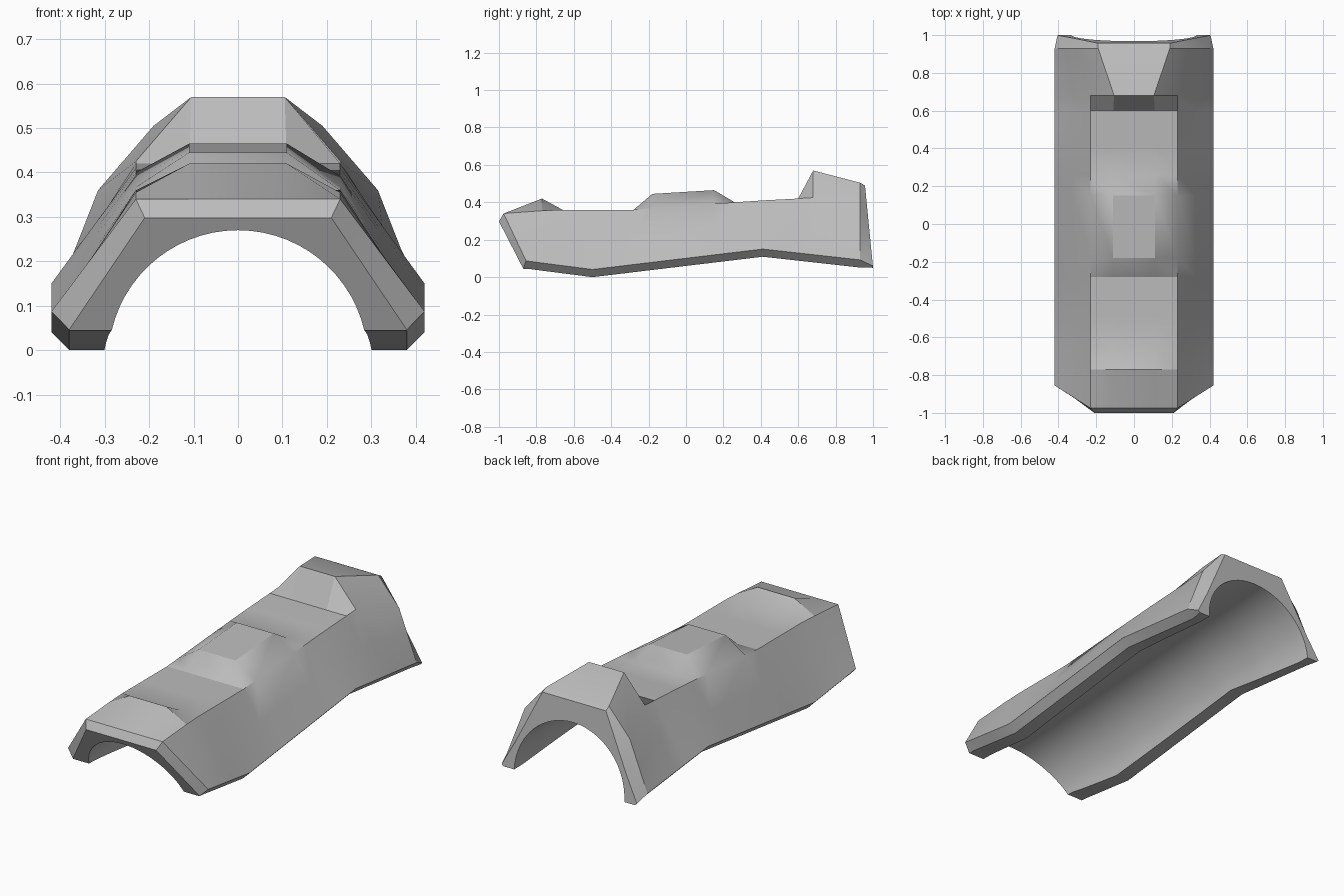
import bpy, math

if "Cube" in bpy.data.objects:
    bpy.data.objects.remove(bpy.data.objects["Cube"])

ARC = 28  # segments of the hollow inside

def lerp_table(table, v):
    for (a, p), (b, q) in zip(table, table[1:]):
        if v <= b:
            return p + (q - p) * max(0, (v - a) / (b - a))
    return table[-1][1]

# height of the lower side edge along the length
BAND = [(-0.86, 0.087), (-0.50, 0.041), (0.41, 0.15), (0.95, 0.09)]

# stations: y, ridge x, ridge z, shoulder x, shoulder z
BODY = [
    (-0.77, 0.11, 0.42, 0.23, 0.355),    # front bump
    (-0.66, 0.11, 0.36, 0.23, 0.36),
    (-0.50, 0.11, 0.36, 0.23, 0.36),
    (-0.28, 0.11, 0.36, 0.23, 0.36),
    (-0.18, 0.11, 0.445, 0.23, 0.367),   # middle bump
    (0.15, 0.11, 0.465, 0.23, 0.392),
    (0.26, 0.11, 0.40, 0.23, 0.40),
    (0.41, 0.11, 0.41, 0.23, 0.41),
    (0.60, 0.11, 0.42, 0.23, 0.42),
    (0.68, 0.105, 0.57, 0.23, 0.425),    # rear flare
    (0.93, 0.19, 0.505, 0.315, 0.36),
]

def ring(outer, y_of_z):
    """Closed section: mirrored outer half profile, then the inner arch."""
    pts = [(x, z) for x, z in reversed(outer)] + [(-x, z) for x, z in outer]
    y_mid = y_of_z(0.2)
    t = (y_mid + 0.95) / 1.93
    c, r = -0.022 + 0.072 * t, 0.292 + 0.038 * t
    a = math.asin((outer[-1][1] - c) / r)
    for i in range(ARC + 1):
        ang = math.pi - a - (math.pi - 2 * a) * i / ARC
        pts.append((r * math.cos(ang), c + r * math.sin(ang)))
    return [(x, y_of_z(z), z) for x, z in pts]

def mid(p, q):
    return ((p[0] + q[0]) / 2, (p[1] + q[1]) / 2)

def slope(z0, y0, z1, y1):
    return lambda z: y0 + (y1 - y0) * (z - z0) / (z1 - z0)

rings = []
# front rim and its bevel
s, b = (0.21, 0.298), (0.38, 0.046)
rings.append(ring([(0.105, 0.298), s, mid(s, b), b, (0.378, 0.044)],
                  slope(0.298, -1.0, 0.045, -0.87)))
s, b = (0.23, 0.34), (0.42, 0.087)
rings.append(ring([(0.11, 0.34), s, mid(s, b), b, (0.38, 0.043)],
                  slope(0.34, -0.975, 0.087, -0.855)))
# body
for y, xr, zr, xs, zs in BODY:
    zb = lerp_table(BAND, y)
    s, b = (xs, zs), (0.42, zb)
    rings.append(ring([(xr, zr), s, mid(s, b), b, (0.38, zb - 0.041)],
                      lambda z, y=y: y))
# rear rim
rings.append(ring([(0.19, 0.49), (0.26, 0.345), (0.33, 0.20), (0.405, 0.06), (0.395, 0.05)],
                  slope(0.49, 0.957, 0.05, 1.0)))

n = len(rings[0])
verts = [p for rg in rings for p in rg]
faces = [(k * n + i, k * n + (i + 1) % n, (k + 1) * n + (i + 1) % n, (k + 1) * n + i)
         for k in range(len(rings) - 1) for i in range(n)]
faces.append(tuple(reversed(range(n))))
faces.append(tuple((len(rings) - 1) * n + i for i in range(n)))

mesh = bpy.data.meshes.new("guard_shell")
mesh.from_pydata(verts, [], faces)
shell = bpy.data.objects.new("guard_shell", mesh)
bpy.context.collection.objects.link(shell)

grey = bpy.data.materials.new("plain grey")
grey.diffuse_color = (0.5, 0.5, 0.5, 1)
grey.use_nodes = True
grey.node_tree.nodes["Principled BSDF"].inputs["Base Color"].default_value = grey.diffuse_color
mesh.materials.append(grey)

# consistent outward normals, smooth panels with sharp edges
bpy.context.view_layer.objects.active = shell
shell.select_set(True)
bpy.ops.object.mode_set(mode='EDIT')
bpy.ops.mesh.select_all(action='SELECT')
bpy.ops.mesh.normals_make_consistent(inside=False)
bpy.ops.object.mode_set(mode='OBJECT')
bpy.ops.object.shade_smooth_by_angle(angle=math.radians(25))
